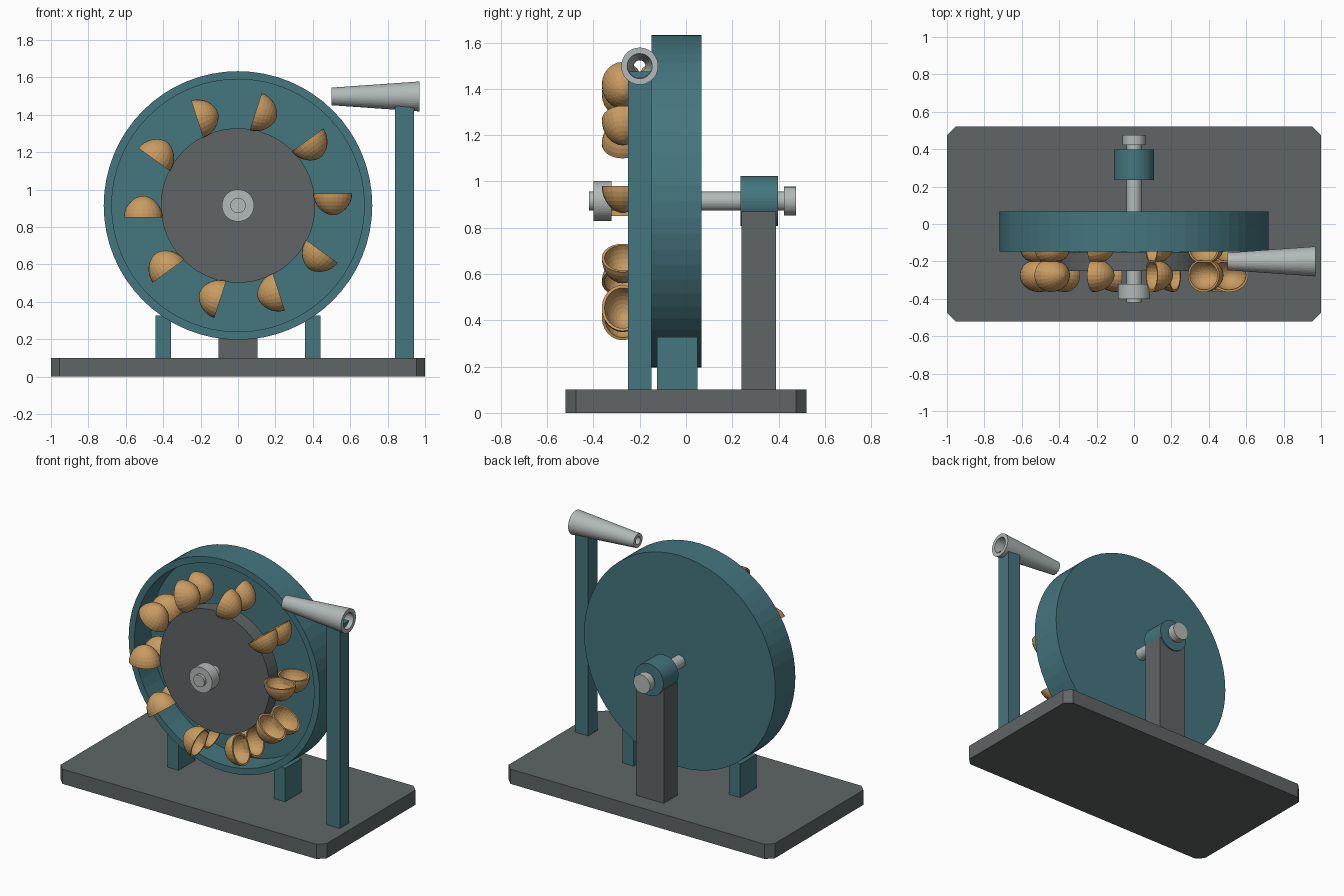
import bpy, bmesh
from math import pi, sin, cos, radians
from mathutils import Matrix, Vector

if "Cube" in bpy.data.objects:
    bpy.data.objects.remove(bpy.data.objects["Cube"])


def material(name, rgb):
    m = bpy.data.materials.new(name)
    m.diffuse_color = (*rgb, 1)
    m.use_nodes = True
    m.node_tree.nodes["Principled BSDF"].inputs["Base Color"].default_value = m.diffuse_color
    return m


TEAL = material("teal paint", (0.06, 0.18, 0.21))
DARK = material("dark steel", (0.115, 0.13, 0.13))
SILVER = material("bright steel", (0.45, 0.49, 0.48))
BRONZE = material("bronze", (0.58, 0.33, 0.12))
AXIS_Z = 0.915      # wheel axis height
WHEEL_Y = -0.2      # bucket mid-plane


def finish(name, bm, mat):
    bmesh.ops.recalc_face_normals(bm, faces=bm.faces)
    me = bpy.data.meshes.new(name)
    bm.to_mesh(me)
    bm.free()
    me.materials.append(mat)
    ob = bpy.data.objects.new(name, me)
    bpy.context.collection.objects.link(ob)
    return ob


def box(name, x, y, z, mat, chamfer=0):
    bm = bmesh.new()
    size = [b - a for a, b in (x, y, z)]
    mid = [(a + b) / 2 for a, b in (x, y, z)]
    bmesh.ops.create_cube(bm, size=1, matrix=Matrix.Translation(mid) @ Matrix.Diagonal((*size, 1)))
    if chamfer:
        edges = [e for e in bm.edges if abs(e.verts[0].co.z - e.verts[1].co.z) > 1e-4]
        bmesh.ops.bevel(bm, geom=edges, offset=chamfer, segments=1, affect='EDGES')
    return finish(name, bm, mat)


def lathe(name, profile, axis, centre, mat, closed=False, segs=64):
    """Revolve (radius, position) points about the x or y axis."""
    bm = bmesh.new()
    rings = []
    for r, t in profile:
        if r == 0:
            p = (0, t, 0) if axis == 'Y' else (t, 0, 0)
            rings.append([bm.verts.new(Vector(p) + Vector(centre))] * segs)
            continue
        ring = []
        for i in range(segs):
            a = 2 * pi * i / segs
            p = (r * cos(a), t, r * sin(a)) if axis == 'Y' else (t, r * cos(a), r * sin(a))
            ring.append(bm.verts.new(Vector(p) + Vector(centre)))
        rings.append(ring)
    pairs = list(zip(rings, rings[1:]))
    if closed:
        pairs.append((rings[-1], rings[0]))
    for a, b in pairs:
        for i in range(segs):
            j = (i + 1) % segs
            bm.faces.new(list(dict.fromkeys((a[i], a[j], b[j], b[i]))))
    return finish(name, bm, mat)


def cylinder(name, r, y0, y1, mat, segs=48):
    return lathe(name, [(0, y0), (r, y0), (r, y1), (0, y1)], 'Y', (0, 0, AXIS_Z), mat, segs=segs)


def bucket(name, angle):
    """Two thin cups side by side, sharing a splitter wall in the middle."""
    bm = bmesh.new()
    segs, steps = 24, 8
    for side in (-1, 1):
        def shell(wall):
            rings = []
            for k in range(steps):
                t = k / steps * pi / 2
                s = cos(t) ** 1.15
                depth = 0.065 - (0.117 - wall) * sin(t)
                ring = []
                for i in range(segs):
                    a = 2 * pi * i / segs
                    y = max(0.074 + (0.09 - wall) * s * cos(a), wall * 0.4)
                    ring.append(bm.verts.new((0.507 + (0.104 - wall) * s * sin(a), side * y, depth)))
                rings.append(ring)
            tip = bm.verts.new((0.5, side * 0.074, 0.065 - 0.117 + wall))
            for a, b in zip(rings, rings[1:]):
                for i in range(segs):
                    j = (i + 1) % segs
                    bm.faces.new((a[i], a[j], b[j], b[i]))
            for i in range(segs):
                bm.faces.new((rings[-1][i], rings[-1][(i + 1) % segs], tip))
            return rings[0]
        outer, inner = shell(0), shell(0.012)
        for i in range(segs):
            j = (i + 1) % segs
            bm.faces.new((outer[i], outer[j], inner[j], inner[i]))
    ob = finish(name, bm, BRONZE)
    ob.data.transform(Matrix.Translation((0, WHEEL_Y, AXIS_Z)) @ Matrix.Rotation(-angle, 4, 'Y'))


# Base plate and supports
box("base_plate", (-1, 1), (-0.52, 0.52), (0, 0.1), DARK, chamfer=0.045)
box("bearing_pedestal", (-0.105, 0.105), (0.24, 0.388), (0.1, 0.87), DARK)
for side, x in (("left", -0.4), ("right", 0.4)):
    box(side + "_housing_foot", (x - 0.042, x + 0.042), (-0.125, 0.05), (0.1, 0.328), TEAL)
box("nozzle_post", (0.84, 0.94), (-0.25, -0.15), (0.1, 1.475), TEAL)

# Open-fronted round housing
lathe("housing", [(0, 0.068), (0.718, 0.068), (0.718, -0.148), (0.675, -0.148),
                  (0.675, 0.03), (0, 0.03)], 'Y', (0, 0, AXIS_Z), TEAL)

# Wheel disc, shaft and fittings
cylinder("wheel_disc", 0.413, -0.25, -0.15, DARK, 64)
cylinder("shaft", 0.041, -0.42, 0.45, SILVER, 32)
cylinder("front_hub", 0.086, -0.4, -0.322, SILVER)
cylinder("rear_collar", 0.062, 0.423, 0.475, SILVER)
cylinder("bearing_housing", 0.108, 0.235, 0.397, TEAL)

# Ring of double-cup buckets
for i in range(10):
    bucket(f"bucket_{i + 1}", radians(36 * i))

# Tapered hollow nozzle
lathe("nozzle", [(0.08, 0.97), (0.047, 0.5), (0.025, 0.5), (0.054, 0.97)],
      'X', (0, WHEEL_Y, 1.498), SILVER, closed=True, segs=40)
